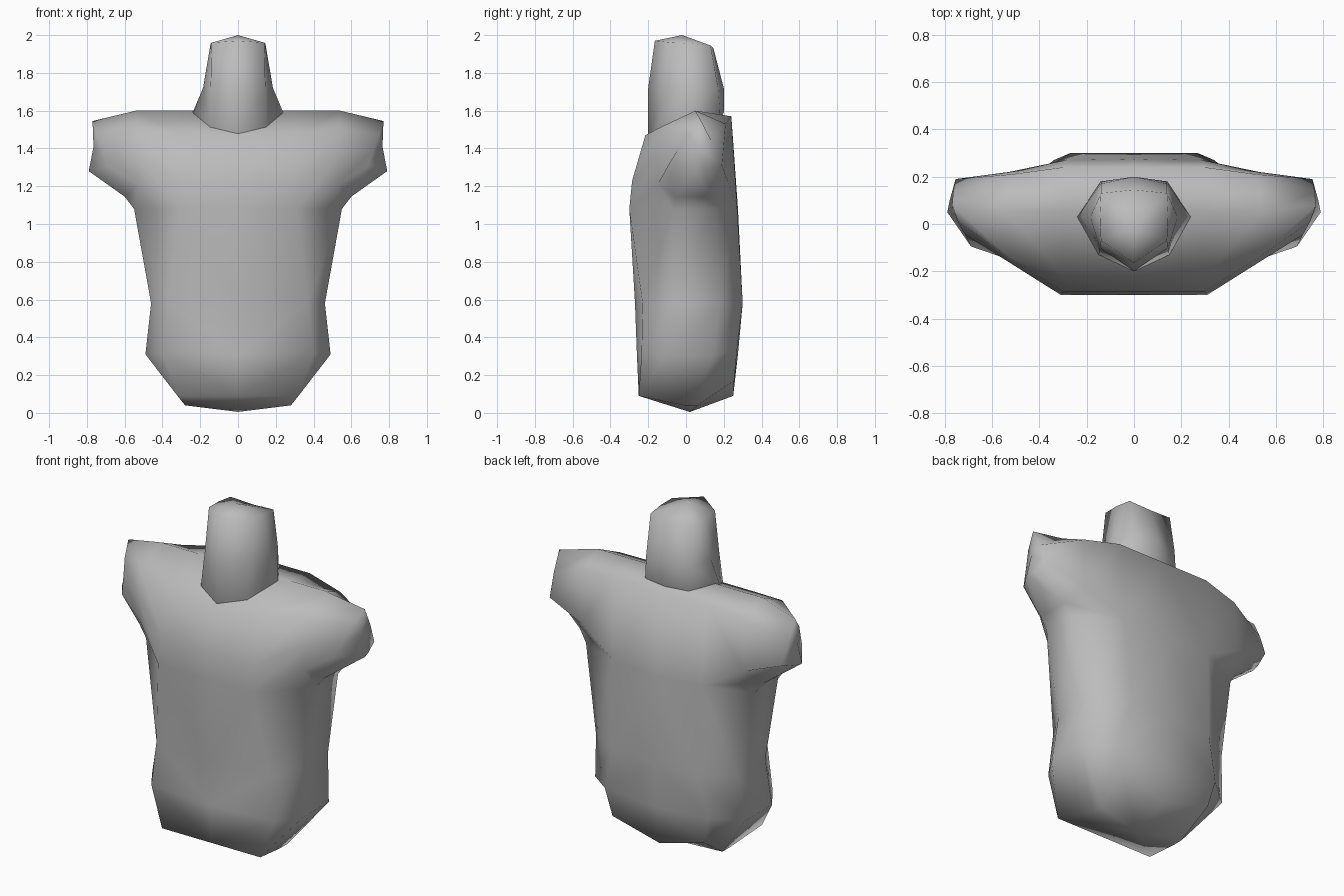
import bpy
import bmesh

cube = bpy.data.objects.get("Cube")
if cube:
    bpy.data.objects.remove(cube, do_unlink=True)

grey = bpy.data.materials.new("plain grey")
grey.use_nodes = True
colour = (0.5, 0.5, 0.5, 1)
grey.diffuse_color = colour
grey.node_tree.nodes["Principled BSDF"].inputs["Base Color"].default_value = colour


def bridge(bm, a, b, closed=False):
    """Join two rows of vertices with quads."""
    count = len(a)
    for i in range(count if closed else count - 1):
        j = (i + 1) % count
        bm.faces.new((a[i], a[j], b[j], b[i]))


def fan(bm, row, tip):
    """Close a row of vertices with triangles to one tip."""
    for a, b in zip(row, row[1:]):
        bm.faces.new((a, b, tip))


def finish(bm, name):
    """Turn a half into a mirrored, smooth object."""
    half = bm.verts[:] + bm.edges[:] + bm.faces[:]
    bmesh.ops.mirror(bm, geom=half, axis='X', merge_dist=0.001)
    bmesh.ops.remove_doubles(bm, verts=bm.verts, dist=0.001)
    bmesh.ops.recalc_face_normals(bm, faces=bm.faces)
    mesh = bpy.data.meshes.new(name)
    bm.to_mesh(mesh)
    bm.free()
    mesh.materials.append(grey)
    obj = bpy.data.objects.new(name, mesh)
    bpy.context.collection.objects.link(obj)
    bpy.ops.object.select_all(action='DESELECT')
    obj.select_set(True)
    bpy.context.view_layer.objects.active = obj
    bpy.ops.object.shade_smooth()


# Torso: rows from front centre round the boxy side to back centre
bm = bmesh.new()
rows = []
for z, front_y, front_corner, side, back_corner, back_y in (
        (0.09, -0.25, (0.32, -0.25, 0.09), (0.28, -0.01, 0.06, 0.04),
         (0.3, 0.255, 0.17), 0.25),
        (0.31, -0.26, (0.4, -0.235, 0.32), (0.49, -0.1, 0.145, 0.31),
         (0.34, 0.27, 0.33), 0.275),
        (0.58, -0.27, (0.37, -0.23, 0.58), (0.46, -0.08, 0.18, 0.58),
         (0.27, 0.3, 0.58), 0.3),
        (1.08, -0.3, (0.31, -0.3, 1.08), (0.55, -0.07, 0.145, 1.08),
         (0.29, 0.27, 1.1), 0.275)):
    side_x, side_front, side_back, side_z = side
    points = ((0, front_y, z), front_corner, (side_x, side_front, side_z),
              (side_x, side_back, side_z), back_corner, (0, back_y, z))
    rows.append([bm.verts.new(p) for p in points])
for lower, upper in zip(rows, rows[1:]):
    bridge(bm, lower, upper)
fan(bm, rows[0], bm.verts.new((0, 0.02, 0.005)))

# Chest: front edge, over the shoulder ridge, down to the back edge
front, front_corner, side_front, side_back, back_corner, back = rows[-1]
section = ((-0.285, 1.23), (-0.215, 1.47), (0.05, 1.6), (0.24, 1.57))
middle = [front] + [bm.verts.new((0, y, z)) for y, z in section] + [back]
outer = [bm.verts.new((0.3, y, z)) for y, z in section]
outer = [front_corner] + outer + [back_corner]
bridge(bm, middle, outer)

# Arm stump: closed rings ending in a four-sided cap
ring = outer + [side_back, side_front]
for points in (
        ((0.53, -0.15, 1.21), (0.54, -0.155, 1.36), (0.53, -0.14, 1.51),
         (0.54, 0.05, 1.6), (0.52, 0.21, 1.53), (0.53, 0.22, 1.23),
         (0.6, 0.13, 1.145), (0.6, -0.06, 1.145)),
        ((0.69, -0.095, 1.31), (0.715, -0.045, 1.39), (0.745, 0.01, 1.47),
         (0.77, 0.08, 1.545), (0.765, 0.135, 1.44), (0.755, 0.19, 1.31),
         (0.78, 0.1, 1.285), (0.79, 0.05, 1.28))):
    new_ring = [bm.verts.new(p) for p in points]
    bridge(bm, ring, new_ring, closed=True)
    ring = new_ring
fan(bm, ring + ring[:1], bm.verts.new((0.765, 0.06, 1.41)))
finish(bm, "torso")

# Neck: tapering half rings, sunk a little into the shoulders
bm = bmesh.new()
base = ((0, -0.2, 1.48), (0.15, -0.13, 1.52), (0.24, 0.03, 1.59),
        (0.14, 0.18, 1.59), (0, 0.2, 1.59))
waist = ((0, -0.2, 1.72), (0.145, -0.1, 1.72), (0.185, 0.03, 1.72),
         (0.14, 0.17, 1.72), (0, 0.2, 1.72))
crown = ((0, -0.165, 1.97), (0.14, -0.07, 1.96), (0.145, 0.03, 1.955),
         (0.14, 0.13, 1.945), (0, 0.145, 1.93))
sunk = [(x * 0.9, y * 0.85, z - 0.06) for x, y, z in base]
rows = [[bm.verts.new(p) for p in row] for row in (sunk, base, waist, crown)]
for lower, upper in zip(rows, rows[1:]):
    bridge(bm, lower, upper)
fan(bm, rows[-1], bm.verts.new((0, -0.02, 2)))
finish(bm, "neck")
